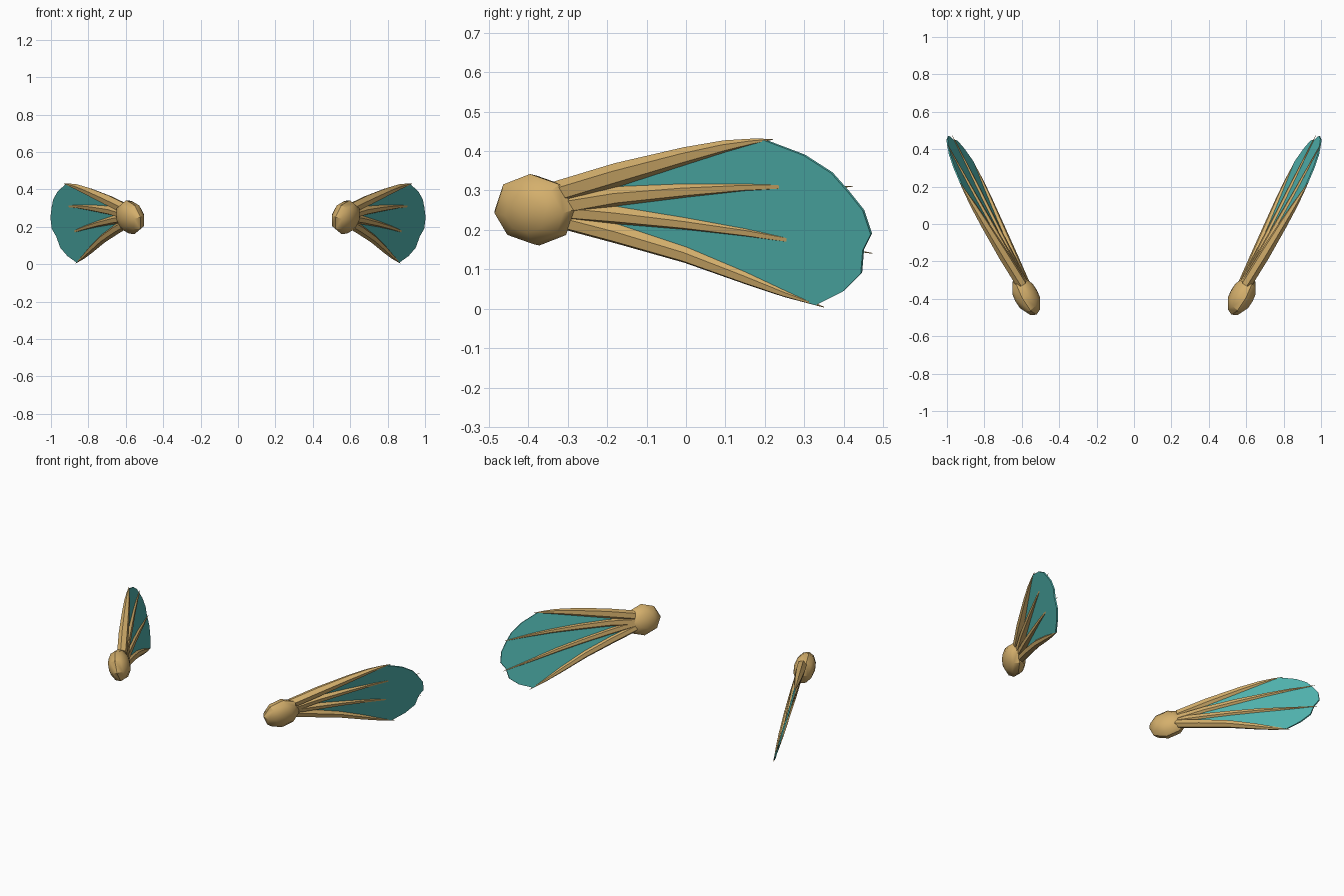
import bpy, bmesh, math
from mathutils import Vector, Matrix

if "Cube" in bpy.data.objects:
    bpy.data.objects.remove(bpy.data.objects["Cube"])


def material(name, rgb):
    m = bpy.data.materials.new(name)
    m.diffuse_color = (*rgb, 1)
    m.use_nodes = True
    m.node_tree.nodes["Principled BSDF"].inputs["Base Color"].default_value = m.diffuse_color
    return m


GOLD = material("gold", (0.66, 0.43, 0.15))
TEAL = material("teal", (0.085, 0.48, 0.45))

# Each fin lies in one tilted plane: x = 0.677 + 0.545 y + 0.31 z
N = Vector((1, -0.545, -0.31)).normalized()      # outward
E1 = Vector((0.545, 1, 0)).normalized()          # along the fin
E2 = N.cross(E1)                                 # across the fin


def on_fin(y, z, d=0.0):
    return Vector((0.677 + 0.545 * y + 0.31 * z, y, z)) + N * d


def finish(name, bm, mat, angle=None):
    bmesh.ops.recalc_face_normals(bm, faces=bm.faces)
    me = bpy.data.meshes.new(name)
    bm.to_mesh(me)
    bm.free()
    ob = bpy.data.objects.new(name, me)
    bpy.context.collection.objects.link(ob)
    me.materials.append(mat)
    mod = ob.modifiers.new("other_side", 'MIRROR')
    mod.use_mirror_merge = False
    if angle:
        bpy.ops.object.select_all(action='DESELECT')
        ob.select_set(True)
        bpy.context.view_layer.objects.active = ob
        bpy.ops.object.shade_smooth_by_angle(angle=math.radians(angle))
    return ob


# Shoulder knob: flattened eight-sided ball
bm = bmesh.new()
frame = Matrix((E1, E2, N)).transposed().to_4x4()
bmesh.ops.create_uvsphere(
    bm, u_segments=8, v_segments=6, radius=1,
    matrix=Matrix.Translation(on_fin(-0.372, 0.258, 0.026)) @ frame
    @ Matrix.Diagonal((0.115, 0.094, 0.063, 1)))
finish("shoulder_knob", bm, GOLD, 40)

# Membrane: thin plate with a rounded trailing rim
outline = [(-0.28, 0.262), (-0.12, 0.345), (0.05, 0.403), (0.20, 0.428), (0.30, 0.39),
           (0.37, 0.345), (0.41, 0.30), (0.45, 0.25), (0.47, 0.19), (0.45, 0.15),
           (0.445, 0.09), (0.40, 0.045), (0.33, 0.01), (0.20, 0.055), (0, 0.135),
           (-0.17, 0.19)]
bm = bmesh.new()
sides = [[bm.verts.new(on_fin(y, z, d)) for y, z in outline] for d in (0.004, -0.004)]
for ring in sides:
    bm.faces.new(ring)
for i in range(len(outline)):
    j = (i + 1) % len(outline)
    bm.faces.new((sides[0][i], sides[0][j], sides[1][j], sides[1][i]))
finish("fin_membrane", bm, TEAL)

# Spines: (y, z, half width, offset from the membrane) along each tapering ray
spines = {
    "top_spine": [(-0.32, 0.297, 0.03, 0.006), (-0.17, 0.342, 0.03, 0.004),
                  (0, 0.388, 0.023, 0.001), (0.10, 0.412, 0.016, 0),
                  (0.17, 0.424, 0.008, 0), (0.22, 0.43, 0.001, 0)],
    "upper_spine": [(-0.32, 0.262, 0.028, 0.006), (-0.17, 0.287, 0.025, 0.004),
                    (0, 0.301, 0.02, 0), (0.15, 0.309, 0.013, -0.003),
                    (0.28, 0.311, 0.008, -0.005), (0.42, 0.308, 0.001, -0.006)],
    "lower_spine": [(-0.32, 0.252, 0.025, 0.006), (-0.17, 0.238, 0.023, 0.004),
                    (0, 0.217, 0.018, 0), (0.15, 0.195, 0.014, -0.003),
                    (0.30, 0.168, 0.008, -0.005), (0.47, 0.139, 0.001, -0.006)],
    "bottom_spine": [(-0.32, 0.230, 0.025, 0.006), (-0.17, 0.190, 0.026, 0.004),
                     (0, 0.138, 0.023, 0.001), (0.15, 0.080, 0.018, 0),
                     (0.25, 0.040, 0.011, 0), (0.35, 0.004, 0.001, 0)],
}
SIDES = 6
for name, path in spines.items():
    bm = bmesh.new()
    centres = [on_fin(y, z, d) for y, z, _, d in path]
    rings = []
    for i, (c, p) in enumerate(zip(centres, path)):
        along = centres[min(i + 1, len(path) - 1)] - centres[max(i - 1, 0)]
        across = N.cross(along).normalized()
        rings.append([bm.verts.new(c + across * p[2] * math.cos(a) + N * p[2] * math.sin(a))
                      for a in (math.tau * k / SIDES for k in range(SIDES))])
    for a, b in zip(rings, rings[1:]):
        for k in range(SIDES):
            n = (k + 1) % SIDES
            bm.faces.new((a[k], a[n], b[n], b[k]))
    bm.faces.new(rings[0])
    bm.faces.new(rings[-1])
    finish(name, bm, GOLD, 30)
